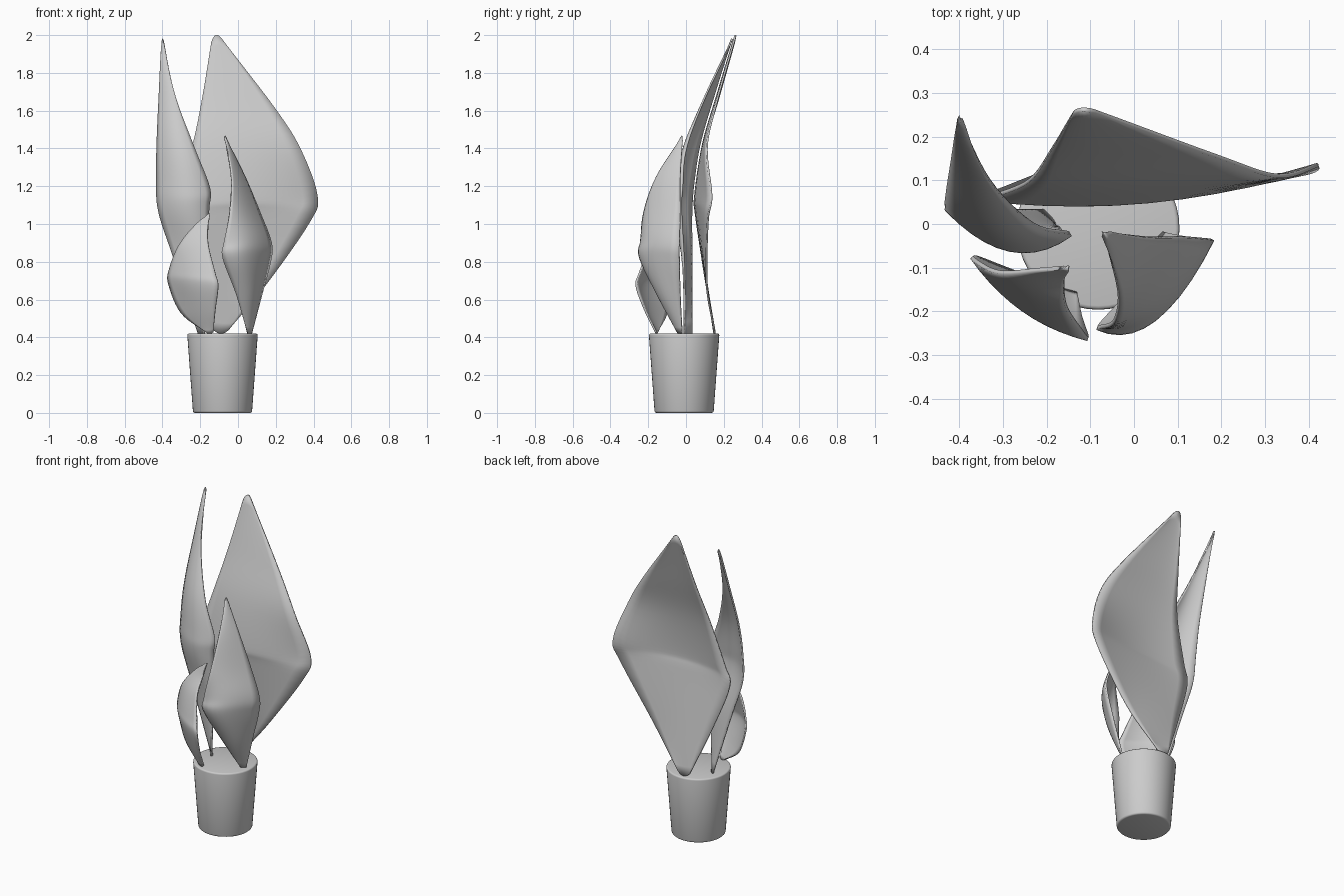
import bpy, bmesh
from mathutils import Vector


def finish(name, bm, angle):
    bmesh.ops.recalc_face_normals(bm, faces=bm.faces)
    mesh = bpy.data.meshes.new(name)
    bm.to_mesh(mesh)
    bm.free()
    obj = bpy.data.objects.new(name, mesh)
    bpy.context.collection.objects.link(obj)
    bpy.ops.object.select_all(action='DESELECT')
    obj.select_set(True)
    bpy.context.view_layer.objects.active = obj
    bpy.ops.object.shade_smooth_by_angle(angle=angle)
    return obj


def spline(points, steps):
    """Smooth path passing through all points (Catmull-Rom)."""
    p = [2 * points[0] - points[1]] + points + [2 * points[-1] - points[-2]]
    path = []
    for i in range(1, len(p) - 2):
        a, b, c, d = p[i - 1:i + 3]
        for s in range(steps):
            t = s / steps
            path.append(0.5 * (2 * b + (c - a) * t + (2 * a - 5 * b + 4 * c - d) * t * t
                               + (3 * b - a - 3 * c + d) * t ** 3))
    return path + [points[-1]]


def leaf(name, left, middle, right, steps=6, across=10):
    """Curved blade lofted through left edge, midrib and right edge."""
    rails = [spline([Vector(v) for v in rail], steps) for rail in (left, middle, right)]
    bm = bmesh.new()
    rows = []
    for a, b, c in zip(*rails):
        row = []
        for j in range(across + 1):
            t = j / across
            row.append(bm.verts.new(a * (2 * t - 1) * (t - 1) + b * 4 * t * (1 - t) + c * t * (2 * t - 1)))
        rows.append(row)
    for r0, r1 in zip(rows, rows[1:]):
        for j in range(across):
            bm.faces.new((r0[j], r0[j + 1], r1[j + 1], r1[j]))
    obj = finish(name, bm, 1.0)
    mod = obj.modifiers.new("thickness", 'SOLIDIFY')
    mod.thickness = 0.01
    mod.offset = 0


# Tapered pot with softened rims
bm = bmesh.new()
bmesh.ops.create_cone(bm, cap_ends=True, segments=48, radius1=0.156, radius2=0.187, depth=0.42)
bmesh.ops.translate(bm, verts=bm.verts, vec=(-0.082, -0.01, 0.21))
rims = [e for e in bm.edges if any(len(f.verts) > 4 for f in e.link_faces)]
bmesh.ops.bevel(bm, geom=rims, offset=0.01, segments=3, profile=0.5, affect='EDGES')
finish("pot", bm, 0.9)

# Large back leaf
leaf("back_leaf",
     [(-.13, .15, .44), (-.25, .10, .73), (-.35, .06, 1.02), (-.32, .065, 1.15),
      (-.24, .10, 1.42), (-.19, .17, 1.66), (-.14, .255, 1.96)],
     [(-.09, .15, .42), (-.03, .10, .75), (.0, .06, 1.05), (.04, .055, 1.15),
      (.0, .09, 1.42), (-.05, .165, 1.68), (-.115, .262, 2.0)],
     [(-.05, .15, .44), (.15, .11, .68), (.38, .115, 1.01), (.42, .135, 1.15),
      (.33, .11, 1.40), (.19, .155, 1.62), (-.08, .255, 1.97)])

# Tall narrow leaf on the left
leaf("left_leaf",
     [(-.21, .03, .42), (-.34, .03, .82), (-.42, .03, 1.07), (-.43, .045, 1.25),
      (-.427, .08, 1.45), (-.415, .16, 1.72), (-.405, .235, 1.96)],
     [(-.19, .01, .42), (-.24, -.01, .80), (-.28, -.055, 1.07), (-.29, -.05, 1.20),
      (-.33, .0, 1.42), (-.37, .12, 1.70), (-.40, .245, 1.98)],
     [(-.18, -.01, .42), (-.17, -.01, .75), (-.155, -.025, 1.07), (-.15, -.02, 1.19),
      (-.23, .0, 1.40), (-.33, .10, 1.67), (-.397, .24, 1.96)])

# Medium leaf at the front right
leaf("front_right_leaf",
     [(.05, -.04, .42), (-.01, -.15, .63), (-.08, -.23, .82), (-.075, -.235, .90),
      (-.045, -.222, 1.06), (-.035, -.155, 1.25), (-.07, -.025, 1.45)],
     [(.06, -.03, .42), (.07, -.13, .63), (.045, -.215, .82), (.055, -.20, .92),
      (.035, -.16, 1.07), (.0, -.10, 1.26), (-.07, -.02, 1.465)],
     [(.07, -.02, .42), (.125, -.03, .63), (.17, -.035, .80), (.175, -.035, .90),
      (.115, -.03, 1.06), (.035, -.03, 1.25), (-.06, -.018, 1.44)])

# Small cupped leaf at the front left
leaf("front_left_leaf",
     [(-.17, -.15, .43), (-.30, -.10, .53), (-.365, -.075, .68), (-.362, -.085, .76),
      (-.31, -.11, .89), (-.22, -.105, 1.0), (-.16, -.10, 1.045)],
     [(-.15, -.155, .42), (-.20, -.18, .54), (-.25, -.195, .68), (-.25, -.19, .75),
      (-.23, -.16, .88), (-.19, -.12, .98), (-.15, -.10, 1.055)],
     [(-.13, -.16, .43), (-.12, -.215, .54), (-.105, -.262, .67), (-.12, -.245, .74),
      (-.155, -.19, .88), (-.16, -.13, .97), (-.15, -.105, 1.04)])
